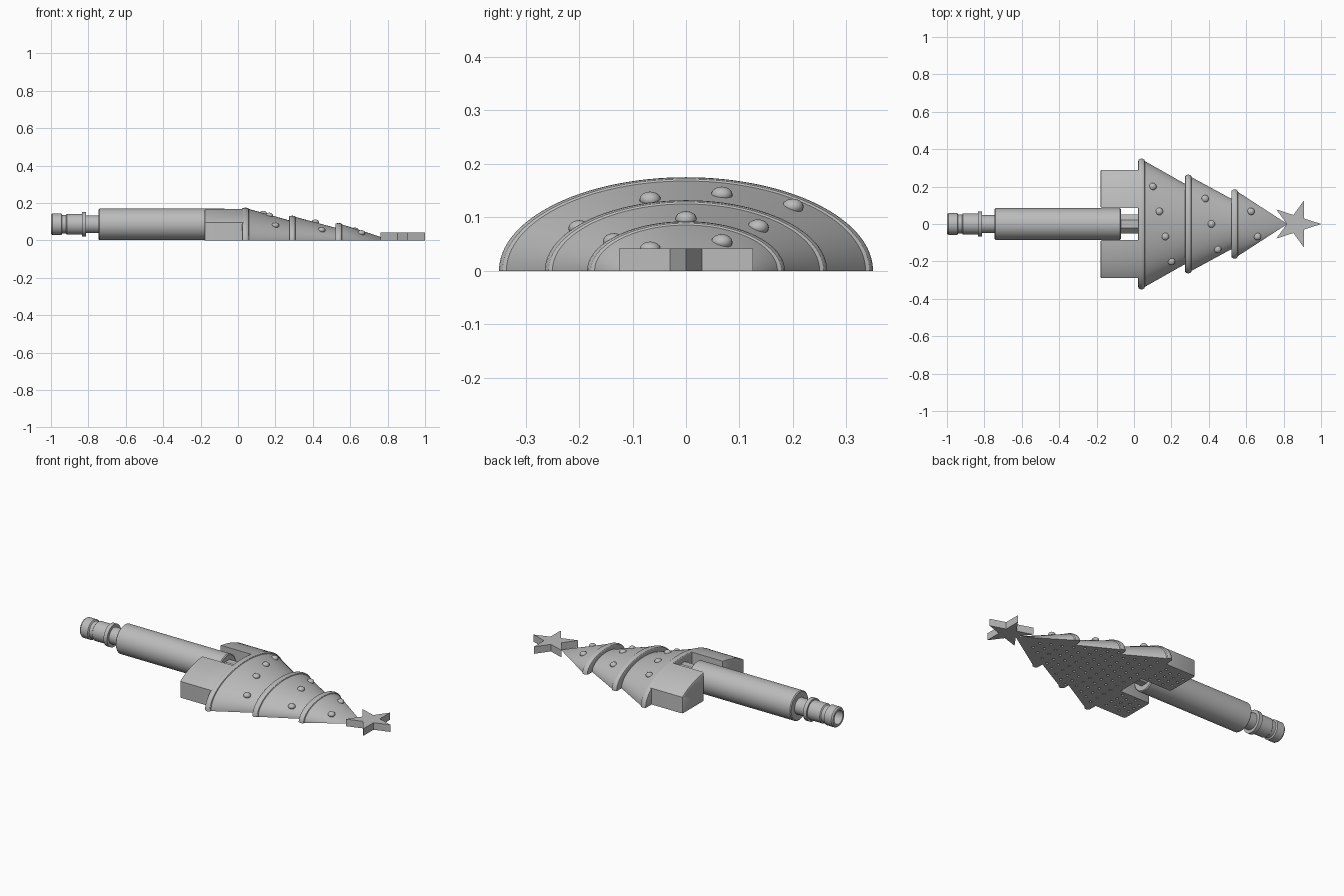
import bpy, bmesh, math
from mathutils import Matrix

cube = bpy.data.objects.get("Cube")
if cube:
    bpy.data.objects.remove(cube, do_unlink=True)

grey = bpy.data.materials.new("plain_grey")
grey.use_nodes = True
colour = (0.5, 0.5, 0.5, 1)
grey.diffuse_color = colour
grey.node_tree.nodes["Principled BSDF"].inputs["Base Color"].default_value = colour


def finish(name, bm, smooth=True):
    bmesh.ops.recalc_face_normals(bm, faces=bm.faces)
    mesh = bpy.data.meshes.new(name)
    bm.to_mesh(mesh)
    bm.free()
    mesh.materials.append(grey)
    obj = bpy.data.objects.new(name, mesh)
    bpy.context.collection.objects.link(obj)
    bpy.ops.object.select_all(action="DESELECT")
    obj.select_set(True)
    bpy.context.view_layer.objects.active = obj
    if smooth:
        bpy.ops.object.shade_smooth_by_angle(angle=math.radians(30))
    return obj


def lathe(profile, squash=1, lift=0, half=False, sides=48):
    """Turn an (x, radius) profile around the x axis; half keeps the upper side."""
    bm = bmesh.new()
    span = math.pi if half else 2 * math.pi
    rings = []
    for i in range(sides + 1):
        a = span * (i + (0 if half else 0.5)) / sides
        rings.append([bm.verts.new((x, r * math.cos(a), lift + squash * r * math.sin(a)))
                      for x, r in profile])
    for a, b in zip(rings, rings[1:]):
        for i in range(len(profile) - 1):
            bm.faces.new((a[i], a[i + 1], b[i + 1], b[i]))
    bmesh.ops.remove_doubles(bm, verts=bm.verts, dist=1e-5)
    bmesh.ops.dissolve_degenerate(bm, edges=bm.edges, dist=1e-6)
    if half:
        bmesh.ops.holes_fill(bm, edges=[e for e in bm.edges if e.is_boundary], sides=0)
    return bm


def loft(sections):
    """Join closed outlines of equal length and cap both ends."""
    bm = bmesh.new()
    loops = [[bm.verts.new(p) for p in section] for section in sections]
    for a, b in zip(loops, loops[1:]):
        for i in range(len(a)):
            j = (i + 1) % len(a)
            bm.faces.new((a[i], a[j], b[j], b[i]))
    bm.faces.new(loops[0])
    bm.faces.new(loops[-1])
    return bm


# Small conical pits on a staggered grid, cut into the flat underside
def add_pits(obj, start, end, step, inside):
    bm = bmesh.new()
    row, x = 0, start
    while x < end:
        for j in range(-8, 9):
            y = (j + 0.5 * (row % 2)) * step
            if inside(x, y):
                bmesh.ops.create_cone(bm, cap_ends=True, segments=10, radius1=0.016, radius2=0,
                                      depth=0.024, matrix=Matrix.Translation((x, y, 0)))
        x += step
        row += 1
    cutter = finish(obj.name + "_pit_cutter", bm, False)
    mod = obj.modifiers.new("pits", "BOOLEAN")
    mod.operation = "DIFFERENCE"
    mod.solver = "EXACT"
    mod.object = cutter
    cutter.hide_render = True
    cutter.hide_set(True)


# Tree: three half-cones with rounded rims, each (start, end, rim radius, end radius)
SQUASH = 0.5
tiers = [(0.022, 0.272, 0.35, 0.215), (0.272, 0.52, 0.264, 0.135), (0.52, 0.82, 0.185, 0)]
profile = [(0.022, 0)]
for start, end, rim, tail in tiers:
    for k in range(7):
        a = math.pi * k / 6
        profile.append((start + 0.018 * (1 - math.cos(a)), rim - 0.014 * (1 - math.sin(a))))
    profile.append((end, tail))
tree = finish("tree", lathe(profile, SQUASH, half=True, sides=64))


def cone_radius(x):
    for start, end, rim, tail in tiers:
        if x < end:
            t = (x - start - 0.036) / (end - start - 0.036)
            return rim - 0.014 + (tail - rim + 0.014) * t
    return 0


add_pits(tree, 0.07, 0.7, 0.055, lambda x, y: abs(y) < cone_radius(x) - 0.03)

# Trunk: two arched blocks with a slot between them, back edge rounded
SLOT, WIDE = 0.086, 0.29


def block_section(x, inset, side):
    low, high = SLOT + inset, WIDE - inset
    points = [(x, side * low, 0)]
    for i in range(17):
        y = low + (high - low) * i / 16
        points.append((x, side * y, 0.172 * math.sqrt(1 - (y / 0.35) ** 2) - inset))
    return points + [(x, side * high, 0)]


for side, name in ((1, "trunk_left"), (-1, "trunk_right")):
    sections = [block_section(x, inset, side)
                for x, inset in ((-0.18, 0.009), (-0.177, 0.003), (-0.171, 0), (0.03, 0))]
    block = finish(name, loft(sections))
    add_pits(block, -0.15, 0.01, 0.045, lambda x, y: 0.1 < side * y < 0.265)

# Baubles: flattened balls resting on the cones
spots = [(0.1, 0.2), (0.135, 0.067), (0.167, -0.067), (0.2, -0.2), (0.38, 0.135),
         (0.413, 0), (0.447, -0.135), (0.625, 0.067), (0.66, -0.067)]
for n, (x, y) in enumerate(spots):
    z = SQUASH * math.sqrt(max(cone_radius(x) ** 2 - y * y, 0))
    bm = bmesh.new()
    bmesh.ops.create_uvsphere(bm, u_segments=20, v_segments=12, radius=0.02,
                              matrix=Matrix.Translation((x, y, z)) @ Matrix.Diagonal((1, 1, 0.75, 1)))
    finish(f"bauble_{n + 1}", bm)

# Star at the tip
star = []
for i in range(10):
    r = 0.051 if i % 2 else 0.132
    star.append((0.868 + r * math.cos(math.pi * i / 5), r * math.sin(math.pi * i / 5)))
finish("star", loft([[(x, y, z) for x, y in star] for z in (0, 0.042)]), False)

# Tube, its pin into the tree, and the hollow ribbed nozzle
AXIS = 0.086
finish("tube", lathe([(-0.745, 0), (-0.745, 0.08), (-0.74, 0.085), (-0.075, 0.085),
                      (-0.07, 0.08), (-0.07, 0)], lift=AXIS))
finish("pin", lathe([(-0.08, 0), (-0.08, 0.054), (0.03, 0.054), (0.03, 0)], lift=AXIS, sides=8))
finish("nozzle", lathe([
    (-0.9, 0), (-0.9, 0.04), (-1, 0.04), (-1, 0.052), (-0.992, 0.058), (-0.945, 0.058),
    (-0.94, 0.05), (-0.92, 0.05), (-0.915, 0.056), (-0.835, 0.056), (-0.835, 0.066),
    (-0.812, 0.066), (-0.812, 0.048), (-0.74, 0.048), (-0.74, 0)], lift=AXIS))
